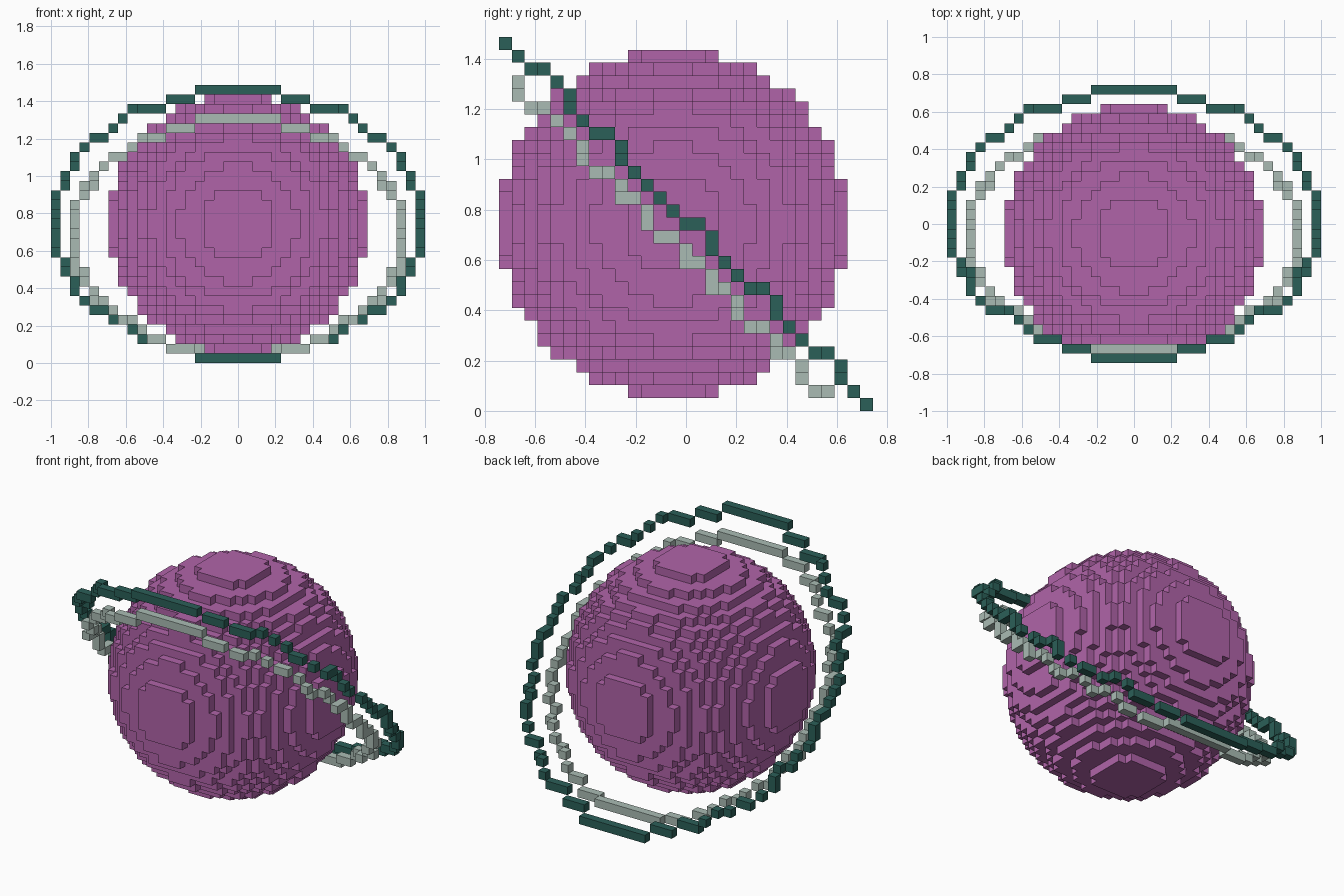
import bpy, bmesh
from mathutils import Vector

if "Cube" in bpy.data.objects:
    bpy.data.objects.remove(bpy.data.objects["Cube"])

CELL = 2 / 39          # edge of one block
MID = 14               # middle block index in depth


def make_material(name, rgb):
    mat = bpy.data.materials.new(name)
    color = (*rgb, 1)
    mat.diffuse_color = color
    mat.use_nodes = True
    bsdf = next(n for n in mat.node_tree.nodes if n.type == 'BSDF_PRINCIPLED')
    bsdf.inputs["Base Color"].default_value = color
    bsdf.inputs["Roughness"].default_value = 0.9
    return mat


def build_blocks(name, cells, mat):
    """Make a mesh from the exposed sides of a set of block cells."""
    bm = bmesh.new()
    axes = [Vector(a) for a in ((1, 0, 0), (0, 1, 0), (0, 0, 1))]
    for cell in cells:
        centre = Vector((cell[0], cell[1] - MID, cell[2] + 0.5))
        for a in range(3):
            for sign in (-1, 1):
                n = axes[a] * sign
                if tuple(c + int(d) for c, d in zip(cell, n)) in cells:
                    continue
                u = axes[(a + 1) % 3] / 2
                v = axes[(a + 2) % 3] / 2 * sign
                mid = centre + n / 2
                corners = (mid - u - v, mid + u - v, mid + u + v, mid - u + v)
                bm.faces.new([bm.verts.new(p * CELL) for p in corners])
    bmesh.ops.remove_doubles(bm, verts=bm.verts, dist=CELL / 100)
    mesh = bpy.data.meshes.new(name)
    bm.to_mesh(mesh)
    bm.free()
    mesh.materials.append(mat)
    obj = bpy.data.objects.new(name, mesh)
    bpy.context.collection.objects.link(obj)
    return obj


def ball_cells(radius, cy, cz):
    span = range(-int(radius), int(radius) + 1)
    return {(x, cy + y, cz + z) for x in span for y in span for z in span
            if x * x + y * y + z * z <= radius * radius}


STEPS = {"D": (1, -1), "R": (1, 0), "V": (0, -1)}   # diagonal, back, down


def ring_cells(start, path, reach, widest):
    """Follow a sloping staircase; reach gives the half width at each step."""
    stairs = [start]
    for s in path:
        y, z = stairs[-1]
        stairs.append((y + STEPS[s][0], z + STEPS[s][1]))

    def half_width(stair):
        return reach.get(abs(stair[0] - stair[1]) / 2, widest)

    cells = set()
    for n, (y, z) in enumerate(stairs):
        far = half_width((y, z))
        # start just past the neighbour nearer to the end of the ring
        outward = n - 1 if y < z else n + 1
        inside = 0
        if 0 <= outward < len(stairs):
            inside = min(far, half_width(stairs[outward]) + 1)
        for x in range(inside, far + 1):
            cells |= {(x, y, z), (-x, y, z)}
    return cells


purple = make_material("planet_purple", (0.434, 0.127, 0.397))
teal = make_material("dark_teal", (0.024, 0.115, 0.098))
pale = make_material("pale_sage", (0.40, 0.50, 0.456))

# Round planet body
build_blocks("planet_body", ball_cells(13.5, 13, 14), purple)

# Wide dark ring
outer_reach = {14: 4, 13: 7, 12: 10, 11.5: 11, 10.5: 12, 10: 13, 9.5: 13,
               9: 15, 8: 16, 7: 17, 6.5: 17, 5.5: 17, 5: 18, 4: 18}
build_blocks("outer_ring", ring_cells(
    (0, 28), "DDRDDVDDRDVDDDDDRDVDDDRDVDDDRDVDD", outer_reach, 19), teal)

# Narrower pale ring just below it
inner_reach = {12: 4, 11.5: 7, 10.5: 9, 10: 10, 9: 11, 8.5: 12, 8: 13,
               7: 14, 6.5: 15, 5.5: 15, 5: 16, 4: 16}
build_blocks("inner_ring", ring_cells(
    (1, 25), "VDRDDDVDRDVRDVDRDVRDVRDVDRDVRDVDR", inner_reach, 17), pale)
